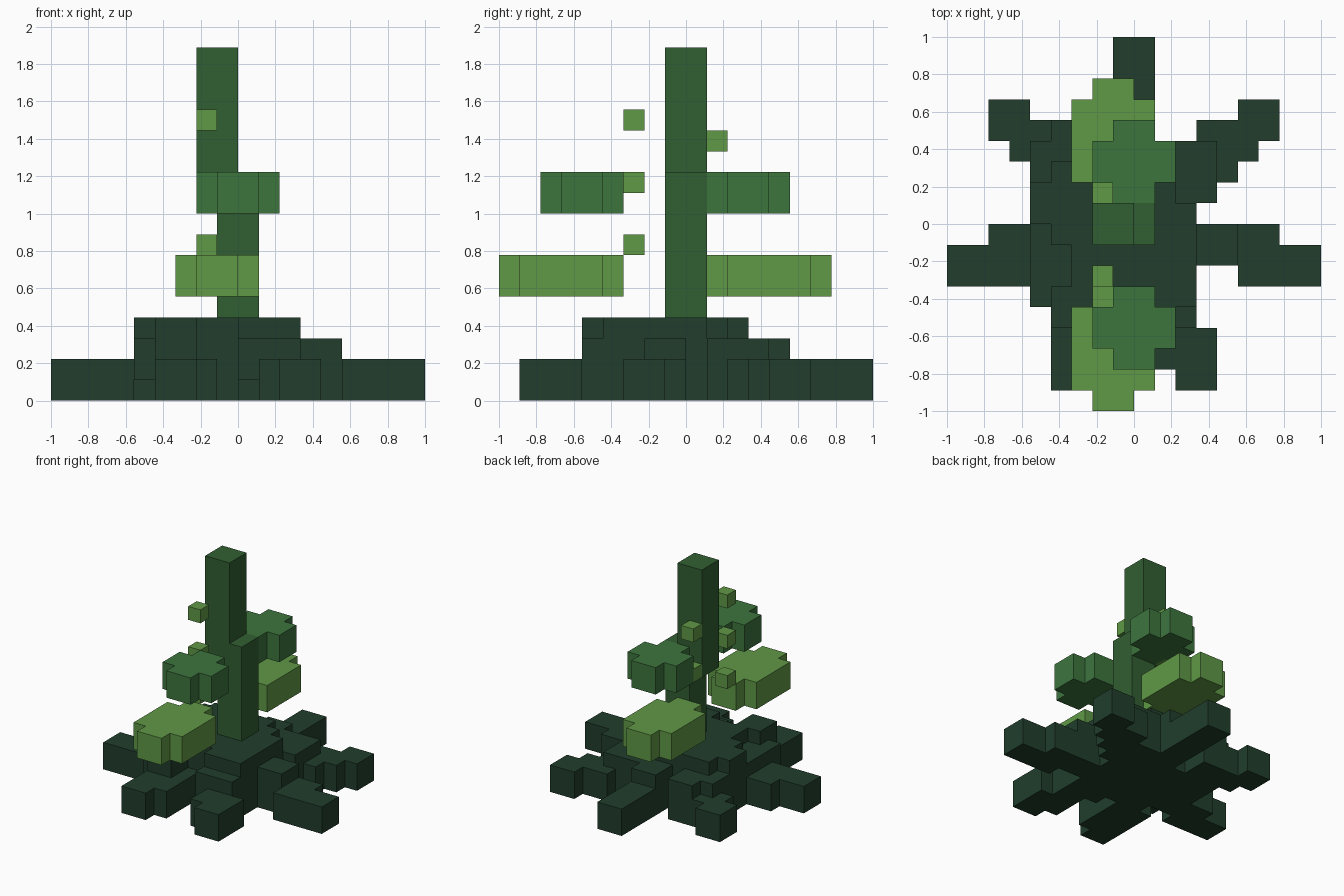
import bpy
import bmesh
from mathutils import Matrix, Vector

cube = bpy.data.objects.get("Cube")
if cube:
    bpy.data.objects.remove(cube, do_unlink=True)

UNIT = 1 / 9  # edge length of one block


def make_material(name, rgb):
    mat = bpy.data.materials.new(name)
    mat.use_nodes = True
    color = (*rgb, 1)
    mat.diffuse_color = color
    mat.node_tree.nodes["Principled BSDF"].inputs["Base Color"].default_value = color
    return mat


dark_green = make_material("dark green", (.015, .048, .025))
stem_green = make_material("stem green", (.031, .114, .032))
leaf_green = make_material("leaf green", (.047, .178, .048))
lime_green = make_material("lime green", (.117, .314, .061))


def build(name, material, boxes):
    """Join boxes, each given as x range, y range, z range in blocks."""
    bm = bmesh.new()
    for xs, ys, zs in boxes:
        low = Vector((xs[0], ys[0], zs[0])) * UNIT
        high = Vector((xs[1], ys[1], zs[1])) * UNIT
        place = Matrix.Translation((low + high) / 2) @ Matrix.Diagonal((*(high - low), 1))
        bmesh.ops.create_cube(bm, size=1, matrix=place)
    mesh = bpy.data.meshes.new(name)
    bm.to_mesh(mesh)
    bm.free()
    mesh.materials.append(material)
    obj = bpy.data.objects.new(name, mesh)
    bpy.context.collection.objects.link(obj)
    return obj


# Stem: the upper half is shifted sideways
build("lower_stem", stem_green, [((-1, 1), (-1, 1), (3, 11))])
build("upper_stem", stem_green, [((-2, 0), (-1, 1), (9, 17))])


# Leaves: a wide box crossed by a longer, narrower one
def leaf(name, material, x, y, wide, long, z):
    build(name, material, [
        ((x - wide, x + wide), (y - long + 1, y + long - 1), (z, z + 2)),
        ((x - wide + 1, x + wide - 1), (y - long, y + long), (z, z + 2)),
    ])


leaf("front_upper_leaf", leaf_green, 0, -5, 2, 2, 9)
leaf("back_upper_leaf", leaf_green, 0, 3, 2, 2, 9)
leaf("front_lower_leaf", lime_green, -1, -6, 2, 3, 5)
leaf("back_lower_leaf", lime_green, -1, 4, 2, 3, 5)

# Buds floating beside the stem
for side, y, heights in (("front", -3, (7, 10, 13)), ("back", 1, (9, 12))):
    for z in heights:
        build(f"{side}_bud", lime_green, [((-2, -1), (y, y + 1), (z, z + 1))])

# Roots: stepped blocks spreading from a raised centre
low, middle, high = (0, 2), (0, 3), (0, 4)
raised = (1, 3)

build("root_crown", dark_green, [
    ((-3, 1), (-3, 3), high),
    ((-3, 2), (-3, 2), high),
    ((-3, 3), (-2, 1), high),
    ((-5, -2), (0, 2), high),
    ((-4, -1), (-1, 3), high),
    ((-4, -2), (-5, -3), high),
    ((0, 3), (-4, -2), high),
])
build("left_root", dark_green, [
    ((3, 5), (-2, 0), middle),
    ((3, 7), (-2, 0), low),
    ((5, 9), (-3, -1), low),
])
build("right_root", dark_green, [
    ((-5, -3), (-2, 0), middle),
    ((-7, -3), (-2, 0), low),
    ((-9, -5), (-3, -1), low),
    ((-5, -3), (-4, -2), raised),
])
build("back_root", dark_green, [
    ((-1, 1), (3, 5), middle),
    ((-1, 1), (3, 9), low),
])
build("back_left_root", dark_green, [
    ((1, 4), (1, 4), middle),
    ((3, 5), (2, 5), low),
    ((4, 6), (3, 5), low),
    ((5, 7), (4, 6), low),
])
build("back_right_root", dark_green, [
    ((-5, -3), (2, 4), middle),
    ((-4, -2), (3, 5), middle),
    ((-6, -3), (3, 5), low),
    ((-7, -5), (4, 6), low),
])
build("front_right_root", dark_green, [
    ((-3, -1), (-7, -3), low),
    ((-4, -2), (-8, -5), low),
])
build("front_left_root", dark_green, [
    ((0, 3), (-5, -3), raised),
    ((1, 3), (-7, -4), low),
    ((2, 4), (-8, -5), low),
])
